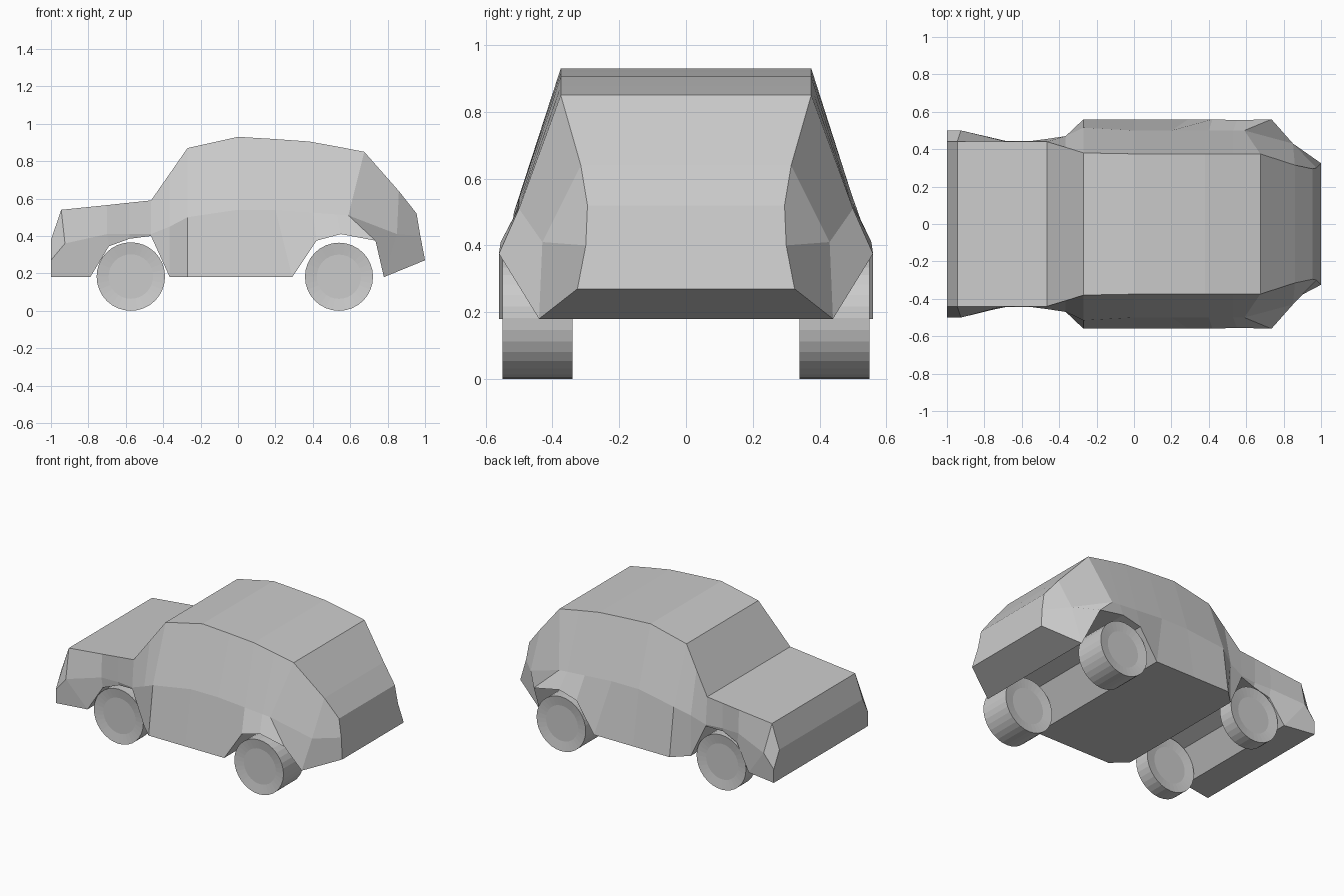
import bpy
import bmesh
from mathutils import Matrix, Vector

default_cube = bpy.data.objects.get("Cube")
if default_cube:
    bpy.data.objects.remove(default_cube, do_unlink=True)


def make_material(name, colour):
    material = bpy.data.materials.new(name)
    material.use_nodes = True
    material.diffuse_color = colour
    shader = material.node_tree.nodes["Principled BSDF"]
    shader.inputs["Base Color"].default_value = colour
    return material


light_grey = make_material("light_grey", (0.6, 0.6, 0.6, 1))


def finish_object(bm, name):
    """Turn a bmesh into a flat-shaded grey object."""
    bmesh.ops.recalc_face_normals(bm, faces=bm.faces)
    mesh = bpy.data.meshes.new(name)
    bm.to_mesh(mesh)
    bm.free()
    mesh.materials.append(light_grey)
    obj = bpy.data.objects.new(name, mesh)
    bpy.context.collection.objects.link(obj)
    return obj


# Body rails, nose to tail, as (x, half width, height)
roof_rail = [
    (-1, .44, .38), (-.945, .44, .54), (-.7, .44, .565), (-.58, .44, .578),
    (-.465, .44, .59), (-.365, .41, .733), (-.27, .38, .87), (0, .375, .93),
    (.2, .375, .918), (.38, .375, .905), (.53, .375, .878), (.675, .375, .85),
    (.86, .315, .64), (.955, .295, .52)]
belt_rail = [
    (-1, .5, .27), (-.925, .5, .36), (-.7, .445, .41), (-.58, .44, .41),
    (-.465, .455, .41), (-.365, .47, .45), (-.27, .515, .5), (0, .5, .54),
    (.2, .5, .54), (.4, .5, .525), (.53, .5, .515), (.59, .5, .51),
    (.85, .43, .41), (.975, .3, .4)]
# The sill rail rises over each axle to leave the wheel channels
sill_rail = [
    (-1, .5, .18), (-.79, .465, .18), (-.69, .445, .345), (-.58, .43, .385),
    (-.465, .455, .4), (-.365, .47, .18), (-.27, .56, .18), (0, .56, .18),
    (.29, .56, .18), (.42, .56, .375), (.55, .555, .41), (.735, .56, .375),
    (.78, .44, .18), (1, .325, .27)]


def build_body():
    """Skin the rails and their mirror images as one closed shell."""
    bm = bmesh.new()

    def add_rail(points, side):
        return [bm.verts.new((x, side * y, z)) for x, y, z in points]

    left_side = [add_rail(r, 1) for r in (roof_rail, belt_rail, sill_rail)]
    right_side = [add_rail(r, -1) for r in (sill_rail, belt_rail, roof_rail)]
    rails = left_side + right_side
    for index, rail in enumerate(rails):
        previous = rails[index - 1]
        for k in range(len(rail) - 1):
            bm.faces.new((previous[k], previous[k + 1], rail[k + 1], rail[k]))
    # Nose and tail panels
    for end in (0, -1):
        bm.faces.new([rail[end] for rail in rails])
    return finish_object(bm, "car_body")


def build_wheel(name, x, radius, inner, outer, side):
    """Make a wheel with a shallow dished hub on both faces."""
    bm = bmesh.new()
    turn = Matrix.Rotation(1.570796, 4, "X")
    bmesh.ops.create_cone(bm, cap_ends=True, segments=32, radius1=radius,
                          radius2=radius, depth=outer - inner, matrix=turn)
    caps = [face for face in bm.faces if len(face.verts) > 4]
    bmesh.ops.recalc_face_normals(bm, faces=bm.faces)
    bmesh.ops.inset_individual(bm, faces=caps, thickness=radius * .35,
                               depth=-.01)
    centre = Vector((x, side * (inner + outer) / 2, radius))
    bmesh.ops.translate(bm, verts=bm.verts, vec=centre)
    return finish_object(bm, name)


build_body()

# Wheels: the front pair is narrower and tucked under the fenders
for side, label in ((1, "far"), (-1, "near")):
    build_wheel("front_wheel_" + label, -.573, .183, .34, .445, side)
    build_wheel("rear_wheel_" + label, .54, .182, .34, .55, side)
